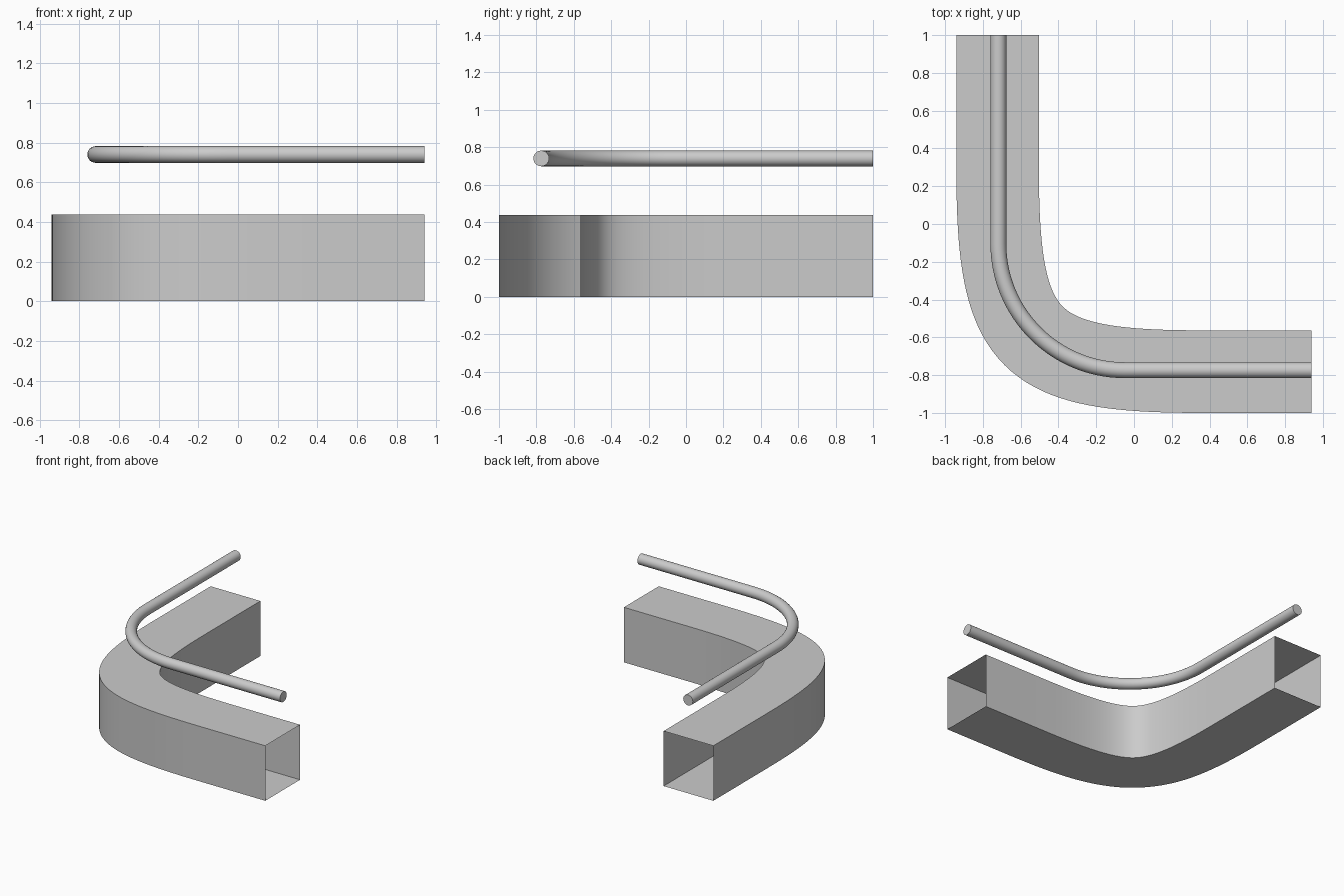
import bpy, bmesh, math
from mathutils import Vector

if "Cube" in bpy.data.objects:
    bpy.data.objects.remove(bpy.data.objects["Cube"])


def sweep(name, path, section, caps):
    """Sweep a closed (side, height) section along a flat path."""
    bm = bmesh.new()
    rings = []
    for i, p in enumerate(path):
        d = (path[min(i + 1, len(path) - 1)] - path[max(i - 1, 0)]).normalized()
        # keep end cuts square to the straight runs
        if i < 2:
            d = Vector((0, -1))
        elif i > len(path) - 3:
            d = Vector((1, 0))
        n = Vector((-d.y, d.x))
        rings.append([bm.verts.new((p.x + n.x * s, p.y + n.y * s, h)) for s, h in section])
    k = len(section)
    for a, b in zip(rings, rings[1:]):
        for j in range(k):
            bm.faces.new((a[j], a[(j + 1) % k], b[(j + 1) % k], b[j]))
    if caps:
        bm.faces.new(rings[0])
        bm.faces.new(rings[-1][::-1])
    # consistent outward normals
    bmesh.ops.recalc_face_normals(bm, faces=bm.faces)
    top = max(bm.faces, key=lambda f: f.calc_center_median().z)
    if top.normal.z < 0:
        bmesh.ops.reverse_faces(bm, faces=bm.faces)
    me = bpy.data.meshes.new(name)
    bm.to_mesh(me)
    bm.free()
    ob = bpy.data.objects.new(name, me)
    bpy.context.collection.objects.link(ob)
    bpy.context.view_layer.objects.active = ob
    ob.select_set(True)
    bpy.ops.object.shade_smooth_by_angle(angle=math.radians(35))
    ob.select_set(False)
    return ob


def corner_path(cx, cy, reach, handle, steps):
    """Straight run, bezier corner, straight run."""
    pts = [Vector((cx, 1.0))]
    for i in range(steps + 1):
        t = i / steps
        u = 1 - t
        x = 3 * u * t * t * handle + reach * t ** 3
        y = 3 * t * u * u * handle + reach * u ** 3
        pts.append(Vector((cx + x, cy + y)))
    pts.append(Vector((0.94, cy)))
    return pts


# counter body: hollow rectangular sleeve, open at both ends
w, h = 0.2185, 0.437
sweep("counter_body", corner_path(-0.722, -0.7815, 1.08, 0.147, 40),
      [(-w, 0), (w, 0), (w, h), (-w, h)], caps=False)

# floating rail: capped round bar with a circular bend
r, z, R = 0.042, 0.74, 0.67
circle = [(r * math.cos(a), z + r * math.sin(a))
          for a in (math.tau * i / 24 for i in range(24))]
sweep("rail", corner_path(-0.718, -0.774, R, R * 0.4477, 32), circle, caps=True)
